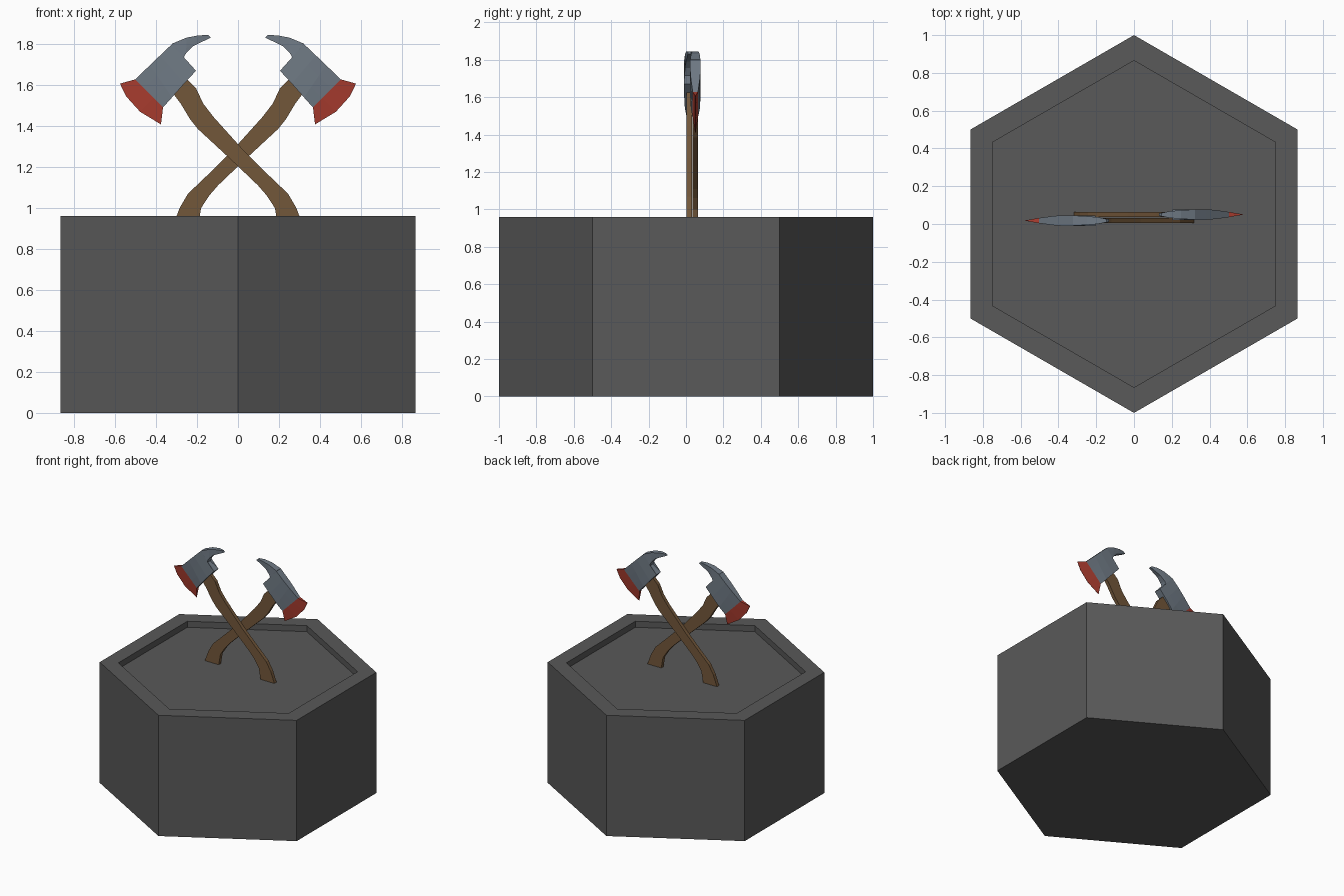
import bpy, bmesh, math
from mathutils import Vector

if "Cube" in bpy.data.objects:
    bpy.data.objects.remove(bpy.data.objects["Cube"])


def material(name, rgb):
    m = bpy.data.materials.new(name)
    m.diffuse_color = (*rgb, 1)
    m.use_nodes = True
    m.node_tree.nodes["Principled BSDF"].inputs["Base Color"].default_value = m.diffuse_color
    return m


STONE = material("dark_stone", (0.10, 0.10, 0.10))
WOOD = material("brown_wood", (0.17, 0.095, 0.042))
STEEL = material("blue_grey_steel", (0.165, 0.20, 0.24))
RED = material("red_paint", (0.42, 0.048, 0.03))


def finish(bm, name, mat):
    bmesh.ops.remove_doubles(bm, verts=bm.verts, dist=1e-5)
    bmesh.ops.recalc_face_normals(bm, faces=bm.faces)
    me = bpy.data.meshes.new(name)
    bm.to_mesh(me)
    bm.free()
    me.materials.append(mat)
    ob = bpy.data.objects.new(name, me)
    bpy.context.collection.objects.link(ob)
    return ob


def loft(name, mat, sections, y, side):
    """Plate made of section lines [(points in x,z), half thickness]."""
    bm = bmesh.new()
    rings = []
    for pts, t in sections:
        front = [bm.verts.new((side * px, y - t, pz)) for px, pz in pts]
        back = [bm.verts.new((side * px, y + t, pz)) for px, pz in reversed(pts)]
        rings.append(front + back)
    n = len(rings[0])
    for a, b in zip(rings, rings[1:]):
        for i in range(n):
            j = (i + 1) % n
            bm.faces.new((a[i], a[j], b[j], b[i]))
    bm.faces.new(rings[0])
    bm.faces.new(rings[-1])
    return finish(bm, name, mat)


def split(a, b, n=4):
    a, b = Vector(a), Vector(b)
    return [tuple(a.lerp(b, i / (n - 1))) for i in range(n)]


# Hexagonal base with a recessed top
bm = bmesh.new()
rings = []
for r, z in ((1, 0), (1, 0.96), (0.865, 0.96), (0.865, 0.912)):
    rings.append([bm.verts.new((r * math.sin(k * math.pi / 3),
                                r * math.cos(k * math.pi / 3), z)) for k in range(6)])
for a, b in zip(rings, rings[1:]):
    for i in range(6):
        j = (i + 1) % 6
        bm.faces.new((a[i], a[j], b[j], b[i]))
bm.faces.new(rings[0])
bm.faces.new(rings[-1])
finish(bm, "hexagonal_base", STONE)

# Axe outline (head on the left), x and z
handle = [((-0.28, 1.66), (-0.355, 1.60)), ((-0.24, 1.62), (-0.31, 1.55)),
          ((-0.205, 1.585), (-0.28, 1.51)), ((-0.17, 1.51), (-0.235, 1.435)),
          ((-0.12, 1.445), (-0.195, 1.385)), ((0.034, 1.274), (-0.034, 1.236)),
          ((0.156, 1.154), (0.098, 1.11)), ((0.244, 1.07), (0.141, 1.06)),
          ((0.285, 1.0), (0.18, 1.0)), ((0.317, 0.914), (0.195, 0.914))]
border = split((-0.502, 1.628), (-0.366, 1.491))
edge = [(-0.576, 1.607), (-0.546, 1.545), (-0.478, 1.47), (-0.376, 1.408)]
body = [(border, 0.014),
        (split((-0.43, 1.697), (-0.322, 1.54)), 0.024),
        (split((-0.38, 1.745), (-0.263, 1.607)), 0.028),
        (split((-0.322, 1.80), (-0.205, 1.67)), 0.028),
        (split((-0.322, 1.802), (-0.275, 1.715)), 0.027),
        (split((-0.25, 1.832), (-0.254, 1.755)), 0.023),
        (split((-0.19, 1.843), (-0.22, 1.79)), 0.018),
        (split((-0.145, 1.844), (-0.132, 1.832)), 0.008)]

# Two crossed axes, one just in front of the other
for side, y, tag in ((1, 0.018, "front"), (-1, 0.05, "rear")):
    loft(tag + "_axe_handle", WOOD, [(p, 0.014) for p in handle], y, side)
    loft(tag + "_axe_head", STEEL, body, y, side)
    loft(tag + "_axe_cutting_edge", RED, [(edge, 0.001), (border, 0.014)], y, side)
